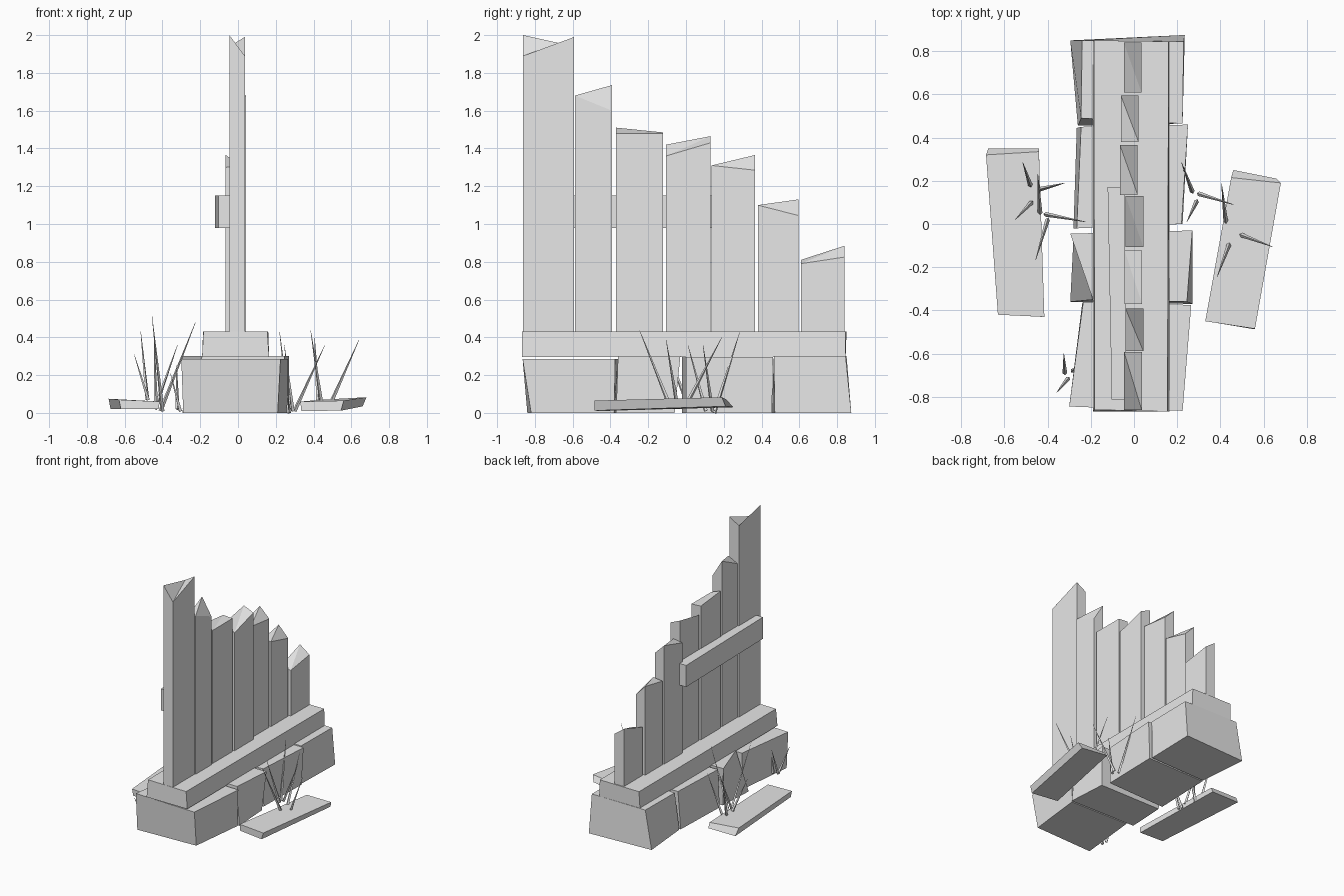
import bpy, bmesh, math
from mathutils import Vector

grey = bpy.data.materials.new("weathered_grey")
grey.diffuse_color = (0.8, 0.8, 0.8, 1)


def finish(name, bm):
    bmesh.ops.recalc_face_normals(bm, faces=bm.faces)
    me = bpy.data.meshes.new(name)
    bm.to_mesh(me)
    bm.free()
    me.materials.append(grey)
    ob = bpy.data.objects.new(name, me)
    bpy.context.collection.objects.link(ob)
    return ob


def hexa(name, bottom, top):
    """Rough block; corners run front-left, front-right, back-right, back-left."""
    bm = bmesh.new()
    b = [bm.verts.new(p) for p in bottom]
    t = [bm.verts.new(p) for p in top]
    bm.faces.new(b[::-1])
    bm.faces.new((t[0], t[1], t[3]))
    bm.faces.new((t[1], t[2], t[3]))
    for i in range(4):
        j = (i + 1) % 4
        bm.faces.new((b[i], b[j], t[j], t[i]))
    return finish(name, bm)


def at(points, z):
    return [(x, y, z) for x, y in points]


# foundation stones: bottom outline, top outline, height
stones = [
    ([(-.29, -.84), (.21, -.82), (.26, -.38), (-.24, -.37)],
     [(-.30, -.845), (.225, -.865), (.265, -.375), (-.235, -.36)], .285),
    ([(-.295, -.36), (.27, -.37), (.25, -.06), (-.28, -.06)],
     [(-.19, -.35), (.245, -.36), (.27, -.03), (-.295, -.045)], .30),
    ([(-.28, -.02), (.225, 0), (.235, .455), (-.265, .445)],
     [(-.265, -.02), (.22, 0), (.25, .46), (-.245, .45)], .295),
    ([(-.26, .455), (.225, .47), (.235, .875), (-.295, .85)],
     [(-.245, .49), (.225, .465), (.23, .845), (-.24, .85)], .30),
]
for i, (lo, hi, h) in enumerate(stones):
    hexa(f"foundation_stone_{i + 1}", at(lo, 0), at(hi, h))

# sill beam
hexa("sill_beam",
     at([(-.19, -.868), (.165, -.868), (.165, .845), (-.19, .845)], .295),
     at([(-.183, -.86), (.155, -.868), (.16, .845), (-.185, .85)], .43))

# upright planks: x centre, y start, y end, four top corner heights
planks = [
    (-.005, -.862, -.592, 2.00, 1.89, 1.99, 1.94),
    (.002, -.588, -.392, 1.64, 1.68, 1.60, 1.735),
    (-.003, -.37, -.122, 1.51, 1.48, 1.48, 1.485),
    (.002, -.106, .130, 1.42, 1.36, 1.43, 1.465),
    (-.024, .135, .365, 1.30, 1.31, 1.285, 1.365),
    (-.020, .380, .595, 1.09, 1.10, 1.045, 1.13),
    (-.006, .608, .840, .81, .79, .825, .885),
]
for i, (x, y0, y1, *tops) in enumerate(planks):
    w = .041
    outline = [(x - w, y0), (x + w, y0), (x + w, y1), (x - w, y1)]
    hexa(f"upright_plank_{i + 1}", at(outline, .40),
         [(px, py, z) for (px, py), z in zip(outline, tops)])

# cross brace on the left face
brace = [(-.103, -.812), (-.035, -.812), (-.045, .172), (-.122, .172)]
hexa("cross_brace", at(brace, .98), at(brace, 1.15))

# flat slabs lying on each side
hexa("left_slab",
     [(-.62, -.42, .02), (-.42, -.43, .02), (-.44, .35, .02), (-.675, .35, .02)],
     [(-.63, -.42, .07), (-.415, -.43, .06), (-.44, .335, .06), (-.685, .32, .075)])
hexa("right_slab",
     [(.335, -.45, .01), (.545, -.485, .012), (.66, .21, .035), (.46, .25, .03)],
     [(.33, -.45, .06), (.56, -.485, .065), (.68, .19, .083), (.45, .215, .07)])

# grass blades: base x, y, z then tip x, y, z
tufts = {
    "left_grass": [
        (-.48, .18, .07, -.515, .285, .43), (-.44, .16, .02, -.32, .19, .36),
        (-.435, .05, .05, -.445, .23, .42), (-.475, .10, .07, -.55, .02, .31),
        (-.41, .045, .01, -.225, .01, .48), (-.40, .02, .01, -.455, -.165, .51)],
    "right_grass": [
        (.27, .15, 0, .22, .285, .43), (.30, .14, .01, .46, .09, .36),
        (.425, .01, .06, .405, .19, .40), (.29, .105, .01, .245, .01, .36),
        (.495, -.05, .06, .64, -.105, .385), (.44, -.095, .06, .385, -.245, .435)],
    "front_grass": [
        (-.32, -.69, .02, -.325, -.60, .25), (-.285, -.68, .02, -.27, -.665, .25),
        (-.305, -.715, .01, -.358, -.78, .21)],
}
for name, blades in tufts.items():
    bm = bmesh.new()
    for blade in blades:
        base, tip = Vector(blade[:3]), Vector(blade[3:])
        d = tip - base
        m = d.to_track_quat('Z', 'Y').to_matrix().to_4x4()
        m.translation = (base + tip) / 2
        bmesh.ops.create_cone(bm, cap_ends=True, segments=4, radius1=.011,
                              radius2=.001, depth=d.length, matrix=m)
    finish(name, bm)
